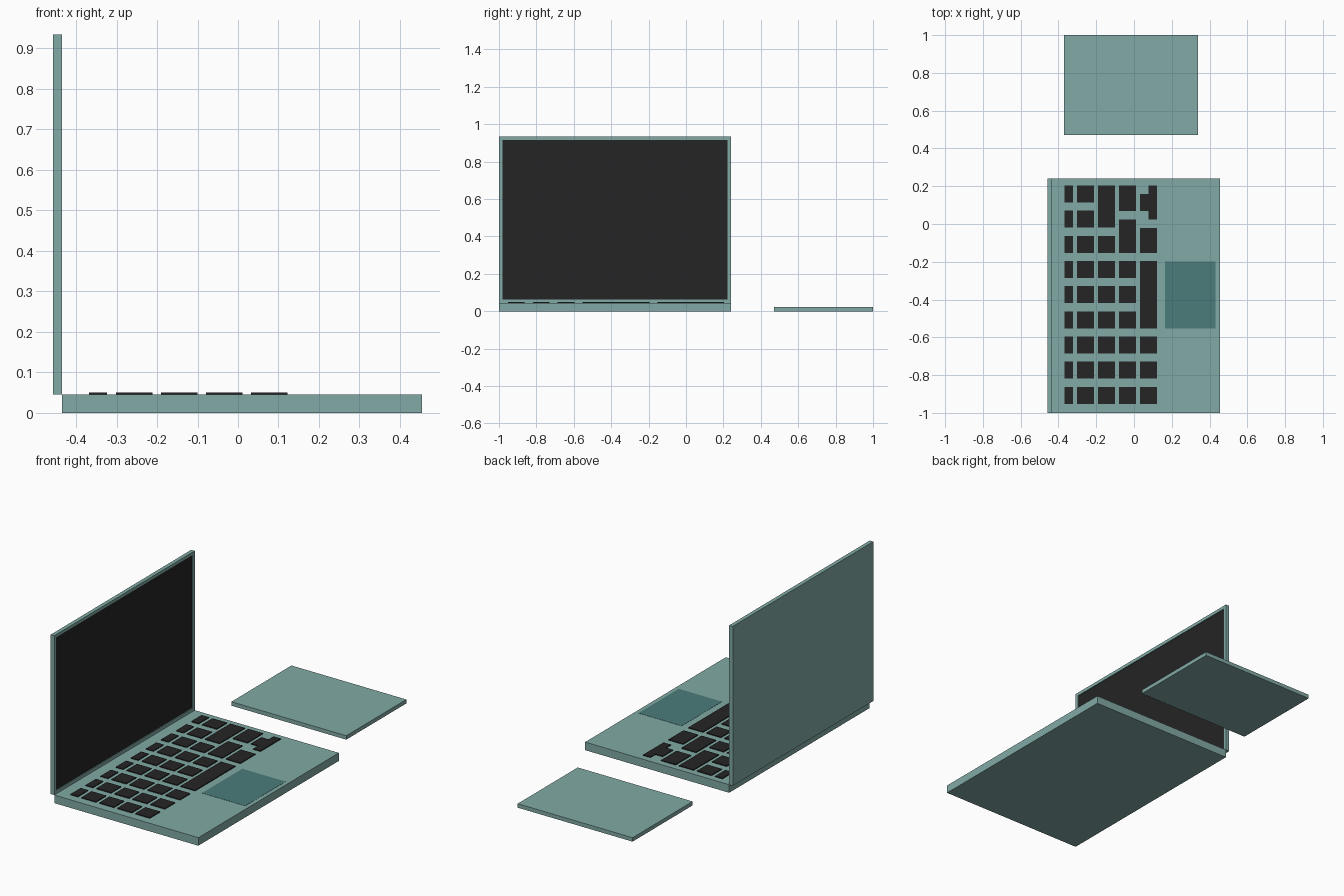
import bpy, bmesh
from mathutils import Vector

if "Cube" in bpy.data.objects:
    bpy.data.objects.remove(bpy.data.objects["Cube"])


def material(name, color):
    m = bpy.data.materials.new(name)
    m.diffuse_color = (*color, 1)
    m.use_nodes = True
    m.node_tree.nodes["Principled BSDF"].inputs["Base Color"].default_value = m.diffuse_color
    return m


TEAL = material("teal_casing", (0.22, 0.40, 0.375))
DEEP = material("deep_teal", (0.068, 0.20, 0.195))
BLACK = material("black", (0.018, 0.018, 0.018))


def finish(name, bm, *mats):
    me = bpy.data.meshes.new(name)
    bm.to_mesh(me)
    bm.free()
    for m in mats:
        me.materials.append(m)
    ob = bpy.data.objects.new(name, me)
    bpy.context.collection.objects.link(ob)
    return ob


def box(bm, x, y, z):
    lo, hi = Vector((x[0], y[0], z[0])), Vector((x[1], y[1], z[1]))
    for v in bmesh.ops.create_cube(bm, size=1)["verts"]:
        v.co = Vector((a + (t + 0.5) * (b - a) for a, b, t in zip(lo, hi, v.co)))


def slab(name, x, y, z, mat):
    bm = bmesh.new()
    box(bm, x, y, z)
    return finish(name, bm, mat)


TOP = 0.045

# Keyboard half, touchpad and the separate flat tablet
slab("base", (-0.435, 0.455), (-1, 0.24), (0, TOP), TEAL)
slab("touchpad", (0.165, 0.432), (-0.553, -0.198), (TOP - 0.003, TOP + 0.001), DEEP)
slab("tablet", (-0.37, 0.34), (0.47, 1), (0, 0.022), TEAL)

# Lid with a shallow recessed display
bm = bmesh.new()
box(bm, (-0.457, -0.435), (-1, 0.24), (TOP, 0.935))
bm.normal_update()
display = max(bm.faces, key=lambda f: f.normal.x)
bmesh.ops.inset_region(bm, faces=[display], thickness=0.026)
bmesh.ops.inset_region(bm, faces=[display], thickness=0.0001, depth=-0.005)
display.material_index = 1
finish("lid", bm, TEAL, BLACK)

# Keys: rows across y, columns along x, with a few merged wide keys
Y0, PITCH, SIZE = 0.204, 0.1333, 0.09


def span(first, last):
    return (Y0 - last * PITCH - SIZE, Y0 - first * PITCH)


def singles(first):
    return [span(i, i) for i in range(first, 9)]


columns = [
    ((-0.368, -0.323), singles(0)),
    ((-0.301, -0.211), singles(0)),
    ((-0.190, -0.100), [span(0, 1)] + singles(2)),
    ((-0.079, 0.011), [(0.068, Y0), (-0.153, 0.024)] + singles(3)),
    ((0.032, 0.122), [(-0.153, -0.02), span(3, 5)] + singles(6)),
    # arrow key cluster
    ((0.077, 0.122), [(0.024, Y0)]),
    ((0.032, 0.077), [(0.068, 0.160)]),
]
bm = bmesh.new()
for x, keys in columns:
    for y in keys:
        box(bm, x, y, (TOP - 0.003, TOP + 0.005))
finish("keys", bm, BLACK)
